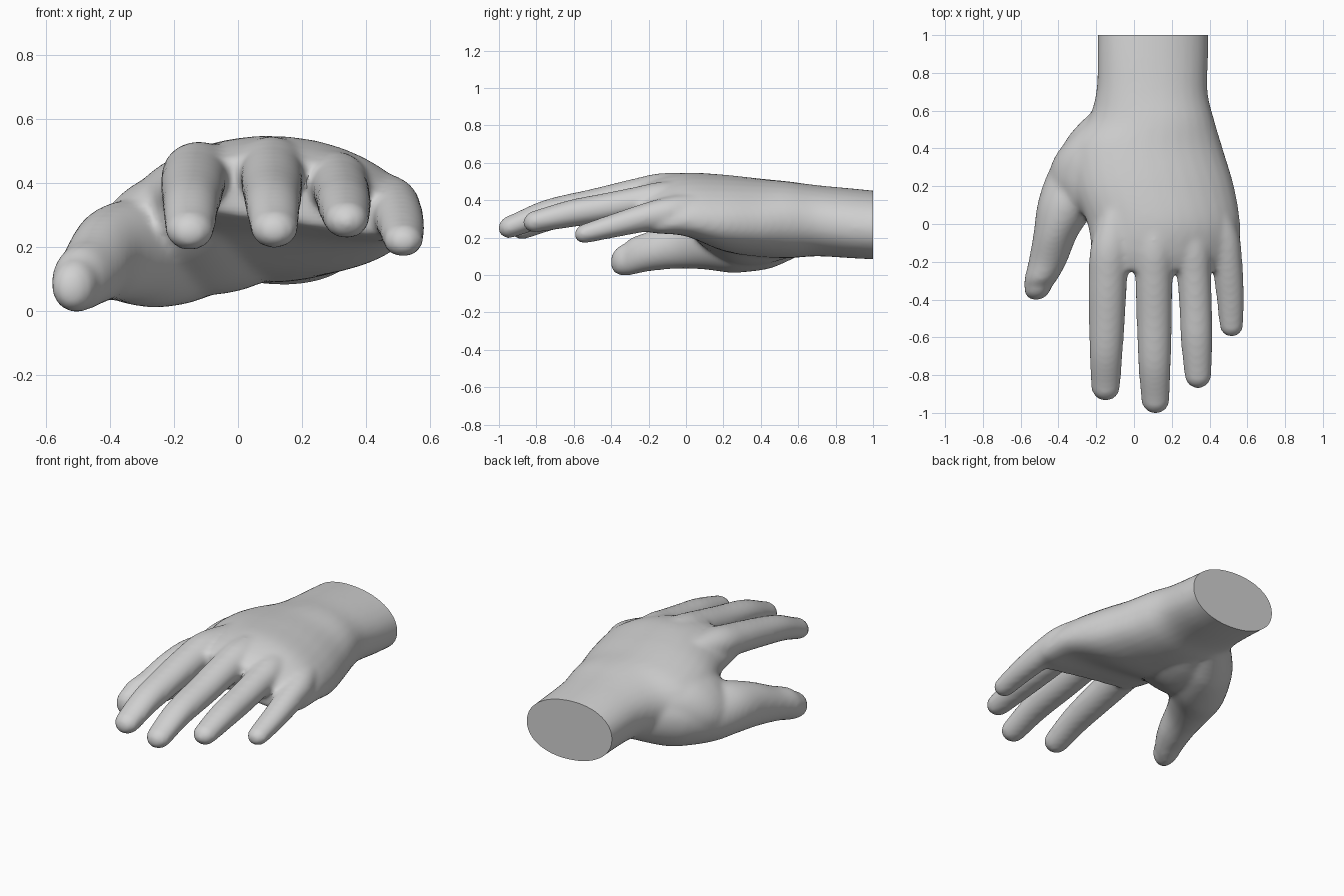
import bpy, bmesh, math
from mathutils import Vector

SIDES = 32


def catmull(rows, steps=6):
    """Smoothly interpolate rows of section values."""
    rows = [Vector(r) for r in rows]
    out = []
    for i in range(len(rows) - 1):
        p0, p1 = rows[max(i - 1, 0)], rows[i]
        p2, p3 = rows[i + 1], rows[min(i + 2, len(rows) - 1)]
        for s in range(steps):
            t = s / steps
            out.append(0.5 * (2 * p1 + (p2 - p0) * t + (2 * p0 - 5 * p1 + 4 * p2 - p3) * t * t
                              + (3 * p1 - p0 - 3 * p2 + p3) * t ** 3))
    return out + [rows[-1]]


def loft(bm, rows, power=1.0):
    """Skin rings given as (y, x, z, half width, half height, tilt, arch)."""
    rings = []
    for y, x, z, w, h, tilt, arch in catmull(rows):
        ring = []
        for k in range(SIDES):
            a = 2 * math.pi * k / SIDES
            u = math.copysign(abs(math.cos(a)) ** power, math.cos(a))
            v = math.copysign(abs(math.sin(a)) ** power, math.sin(a))
            ring.append(bm.verts.new((x + w * u, y, z + h * v + tilt * u - arch * u * u)))
        rings.append(ring)
    for r0, r1 in zip(rings, rings[1:]):
        for k in range(SIDES):
            j = (k + 1) % SIDES
            bm.faces.new((r0[k], r0[j], r1[j], r1[k]))
    bm.faces.new(rings[0][::-1])
    bm.faces.new(rings[-1])


def digit(bm, rows):
    """Tube of (y, x, z, half width, half height) with a rounded tip."""
    y, x, z, w, h = rows[-1]
    dx, dz = x - rows[-2][1], z - rows[-2][2]
    n = abs(y - rows[-2][0])
    tip = []
    for a in (30, 55, 75, 87):
        s, c = math.sin(math.radians(a)) * w, math.cos(math.radians(a))
        tip.append((y - s, x + dx * s / n * 0.5, z + dz * s / n * 0.5, w * c, h * c))
    loft(bm, [tuple(r) + (0, 0) for r in list(rows) + tip])


bm = bmesh.new()

# Wrist and palm
loft(bm, [
    (1.10, 0.10, 0.26, 0.295, 0.18, -0.02, 0),
    (0.90, 0.10, 0.275, 0.293, 0.185, -0.02, 0),
    (0.70, 0.095, 0.29, 0.295, 0.19, -0.01, 0),
    (0.55, 0.09, 0.295, 0.335, 0.205, 0, 0.01),
    (0.40, 0.06, 0.305, 0.41, 0.21, 0.0, 0.03),
    (0.20, 0.10, 0.333, 0.43, 0.203, -0.02, 0.035),
    (0.00, 0.158, 0.382, 0.405, 0.163, -0.035, 0.055),
    (-0.15, 0.165, 0.387, 0.39, 0.132, -0.05, 0.065),
    (-0.25, 0.15, 0.378, 0.35, 0.10, -0.05, 0.06),
], 0.94)

# Web between thumb and palm
loft(bm, [
    (0.62, -0.06, 0.32, 0.11, 0.11, 0.02, 0),
    (0.40, -0.23, 0.28, 0.16, 0.15, 0.05, 0),
    (0.25, -0.28, 0.265, 0.17, 0.15, 0.06, 0),
    (0.13, -0.28, 0.27, 0.13, 0.12, 0.06, 0),
    (0.06, -0.275, 0.27, 0.08, 0.07, 0.04, 0),
])

# Index finger
digit(bm, [(0.10, -0.09, 0.43, 0.08, 0.085), (-0.12, -0.125, 0.435, 0.105, 0.095),
           (-0.30, -0.138, 0.408, 0.102, 0.09), (-0.50, -0.143, 0.367, 0.096, 0.084),
           (-0.70, -0.148, 0.32, 0.087, 0.077), (-0.86, -0.150, 0.258, 0.077, 0.065)])

# Middle finger
digit(bm, [(0.10, 0.10, 0.45, 0.08, 0.085), (-0.12, 0.105, 0.448, 0.105, 0.098),
           (-0.30, 0.105, 0.42, 0.098, 0.09), (-0.50, 0.107, 0.378, 0.094, 0.083),
           (-0.75, 0.109, 0.328, 0.086, 0.075), (-0.93, 0.113, 0.262, 0.075, 0.063)])

# Ring finger
digit(bm, [(0.10, 0.27, 0.415, 0.08, 0.085), (-0.12, 0.302, 0.41, 0.10, 0.09),
           (-0.28, 0.318, 0.386, 0.09, 0.083), (-0.45, 0.327, 0.356, 0.087, 0.079),
           (-0.62, 0.332, 0.328, 0.084, 0.074), (-0.80, 0.338, 0.288, 0.071, 0.06)])

# Little finger
digit(bm, [(0.10, 0.42, 0.35, 0.08, 0.085), (-0.06, 0.47, 0.335, 0.088, 0.09),
           (-0.20, 0.492, 0.312, 0.082, 0.08), (-0.38, 0.509, 0.266, 0.074, 0.066),
           (-0.535, 0.515, 0.224, 0.063, 0.054)])

# Thumb and its fleshy base
digit(bm, [(0.68, -0.02, 0.26, 0.11, 0.12), (0.52, -0.13, 0.22, 0.17, 0.158),
           (0.42, -0.18, 0.20, 0.195, 0.172), (0.25, -0.26, 0.182, 0.205, 0.17),
           (0.10, -0.345, 0.187, 0.167, 0.158), (-0.05, -0.412, 0.168, 0.12, 0.135),
           (-0.20, -0.457, 0.126, 0.102, 0.107), (-0.29, -0.492, 0.10, 0.088, 0.10),
           (-0.33, -0.507, 0.083, 0.074, 0.085)])

# Inner heel of the palm
loft(bm, [
    (0.60, 0.05, 0.22, 0.12, 0.11, 0, 0),
    (0.42, -0.02, 0.19, 0.20, 0.13, 0.03, 0),
    (0.25, -0.06, 0.20, 0.21, 0.13, 0.04, 0),
    (0.10, -0.10, 0.27, 0.18, 0.12, 0.03, 0),
    (0.00, -0.12, 0.32, 0.12, 0.08, 0.01, 0),
])

bmesh.ops.recalc_face_normals(bm, faces=bm.faces)
mesh = bpy.data.meshes.new("hand")
bm.to_mesh(mesh)
bm.free()
hand = bpy.data.objects.new("hand", mesh)
bpy.context.collection.objects.link(hand)

# Fuse the digits and palm into one soft skin
remesh = hand.modifiers.new("fuse", 'REMESH')
remesh.mode = 'VOXEL'
remesh.voxel_size = 0.014
soften = hand.modifiers.new("soften", 'SMOOTH')
soften.factor = 0.5
soften.iterations = 12
dg = bpy.context.evaluated_depsgraph_get()
skin = bpy.data.meshes.new_from_object(hand.evaluated_get(dg))
hand.modifiers.clear()
hand.data = skin

# Flat cut through the wrist
bm = bmesh.new()
bm.from_mesh(skin)
bmesh.ops.bisect_plane(bm, geom=bm.verts[:] + bm.edges[:] + bm.faces[:],
                       plane_co=(0, 1, 0), plane_no=(0, 1, 0), clear_outer=True)
bmesh.ops.holes_fill(bm, edges=[e for e in bm.edges if e.is_boundary], sides=0)
bm.to_mesh(skin)
bm.free()

# Skin colour
grey = bpy.data.materials.new("plain grey")
grey.diffuse_color = (0.64, 0.64, 0.64, 1)
skin.materials.clear()
skin.materials.append(grey)

bpy.ops.object.select_all(action='DESELECT')
hand.select_set(True)
bpy.context.view_layer.objects.active = hand
bpy.ops.object.shade_smooth_by_angle(angle=math.radians(40))
